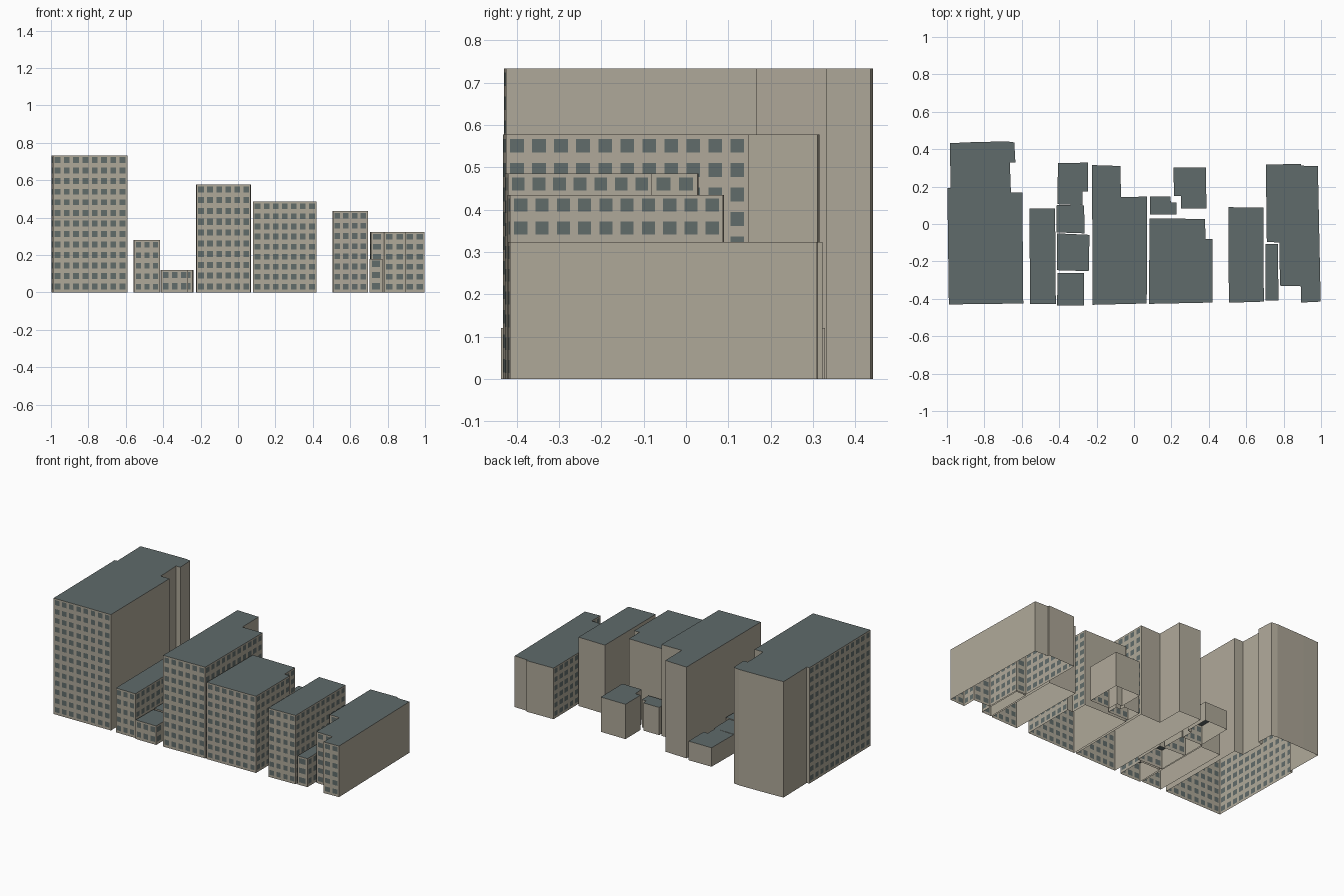
import bpy
import bmesh
from mathutils import Vector

if "Cube" in bpy.data.objects:
    bpy.data.objects.remove(bpy.data.objects["Cube"])


def material(name, rgb):
    m = bpy.data.materials.new(name)
    m.diffuse_color = (*rgb, 1)
    m.use_nodes = True
    m.node_tree.nodes["Principled BSDF"].inputs["Base Color"].default_value = m.diffuse_color
    return m


MATS = [material("wall_beige", (0.43, 0.395, 0.32)),
        material("window_slate", (0.12, 0.15, 0.145)),
        material("roof_slate", (0.115, 0.145, 0.145))]
BAY, FLOOR = 0.05, 0.0555     # nominal window spacing


def stops(n, lo, hi):
    """Grid fractions 0..1 whose odd intervals are windows."""
    out = [0.0]
    for i in range(n):
        out += [(i + lo) / n, (i + hi) / n]
    return out + [1.0]


def wall(bm, p, q, h, windows):
    """Upright wall from p to q, optionally cut into a grid of windows."""
    us, vs = [0, 1], [0, 1]
    if windows:
        us = stops(max(1, round((q - p).length / BAY)), 0.19, 0.81)
        vs = stops(max(1, round(h / FLOOR)), 0.27, 0.83)
    grid = [[bm.verts.new((*p.lerp(q, u), h * v)) for u in us] for v in vs]
    for j in range(len(vs) - 1):
        for i in range(len(us) - 1):
            f = bm.faces.new((grid[j][i], grid[j][i + 1],
                              grid[j + 1][i + 1], grid[j + 1][i]))
            f.material_index = int(i % 2 and j % 2)


def building(name, h, outline, sides=""):
    """Hollow block, open below. Outline runs anticlockwise from the front.
    Front walls have windows; sides (L, R) name the other glazed directions."""
    bm = bmesh.new()
    pts = [Vector(p) for p in outline]
    for p, q in zip(pts, pts[1:] + pts[:1]):
        d = q - p
        n = Vector((d.y, -d.x)).normalized()
        glazed = n.y < -0.5
        if abs(n.x) > 0.5 and (p.y + q.y) / 2 < 0.15:
            glazed = ("R" if n.x > 0 else "L") in sides
        wall(bm, p, q, h, glazed and d.length > 0.04)
    roof = bm.faces.new([bm.verts.new((*p, h)) for p in pts])
    roof.material_index = 2
    bmesh.ops.remove_doubles(bm, verts=bm.verts, dist=1e-5)
    me = bpy.data.meshes.new(name)
    bm.to_mesh(me)
    bm.free()
    for m in MATS:
        me.materials.append(m)
    ob = bpy.data.objects.new(name, me)
    bpy.context.collection.objects.link(ob)


# Tall block at the left end
building("tall_block", 0.733, [
    (-.99, -.43), (-.592, -.425), (-.597, .168), (-.658, .168), (-.664, .33),
    (-.634, .33), (-.64, .436), (-.68, .442), (-.877, .437), (-.985, .432),
    (-.98, .193), (-.998, .193)], "L")

# Narrow block beside it
building("narrow_block", 0.28, [
    (-.555, -.428), (-.418, -.428), (-.422, .083), (-.56, .083)], "R")

# Row of low houses
building("low_house_front", 0.12, [
    (-.411, -.437), (-.267, -.437), (-.267, -.263), (-.409, -.263)], "R")
building("low_house_middle", 0.12, [
    (-.413, -.247), (-.242, -.252), (-.238, -.058), (-.413, -.05)], "R")
building("low_house_inner", 0.12, [
    (-.414, -.045), (-.264, -.05), (-.267, .1), (-.413, .102)])
building("low_house_back", 0.12, [
    (-.409, .106), (-.275, .1), (-.275, .175), (-.247, .175),
    (-.247, .328), (-.407, .326)])

# Central block with stepped back
building("central_block", 0.577, [
    (-.222, -.432), (.068, -.425), (.07, .147), (-.07, .143),
    (-.072, .31), (-.224, .315)], "R")

# Wide block right of centre
building("wide_block", 0.485, [
    (.08, -.427), (.42, -.42), (.419, -.08), (.382, -.08),
    (.38, .027), (.083, .03)], "R")

# Two annexes behind the wide block
building("small_annex", 0.175, [
    (.085, .05), (.228, .05), (.228, .116), (.197, .116),
    (.195, .148), (.085, .147)])
building("large_annex", 0.22, [
    (.252, .083), (.387, .083), (.385, .302), (.212, .302),
    (.213, .15), (.25, .15)])

# Slim block and its low neighbour
building("slim_block", 0.435, [
    (.507, -.421), (.694, -.415), (.692, .087), (.505, .09)], "R")
building("slim_annex", 0.18, [
    (.702, -.41), (.772, -.408), (.77, -.107), (.704, -.107)], "R")

# Stepped block at the right end
building("end_block", 0.323, [
    (.78, -.33), (.893, -.333), (.892, -.42), (.998, -.415), (.983, .309),
    (.893, .312), (.892, .322), (.705, .317), (.71, -.097), (.778, -.098)], "L")
